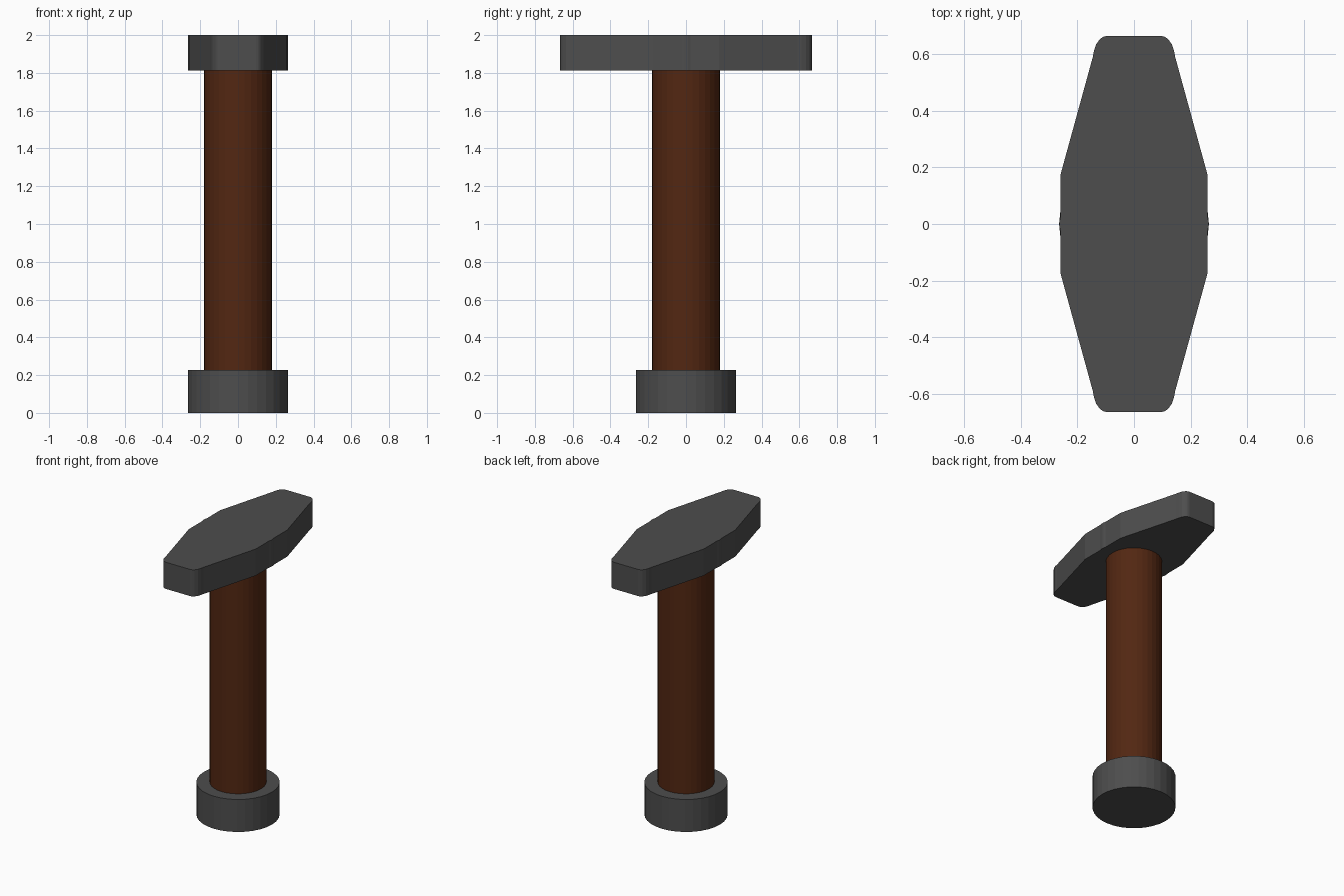
import bpy, bmesh

if "Cube" in bpy.data.objects:
    bpy.data.objects.remove(bpy.data.objects["Cube"])


def material(name, rgb):
    m = bpy.data.materials.new(name)
    m.diffuse_color = (*rgb, 1)
    m.use_nodes = True
    m.node_tree.nodes["Principled BSDF"].inputs["Base Color"].default_value = m.diffuse_color
    return m


iron = material("dark_iron", (0.075, 0.075, 0.075))
wood = material("brown_wood", (0.085, 0.02, 0.006))


def cylinder(name, radius, z0, z1, mat):
    bpy.ops.mesh.primitive_cylinder_add(vertices=32, radius=radius, depth=z1 - z0,
                                        location=(0, 0, (z0 + z1) / 2))
    ob = bpy.context.object
    ob.name = name
    ob.data.materials.append(mat)


def prism(name, outline, z0, z1, mat):
    bm = bmesh.new()
    face = bm.faces.new([bm.verts.new((x, y, z0)) for x, y in outline])
    top = bmesh.ops.extrude_face_region(bm, geom=[face])["geom"]
    bmesh.ops.translate(bm, vec=(0, 0, z1 - z0),
                        verts=[g for g in top if isinstance(g, bmesh.types.BMVert)])
    bmesh.ops.recalc_face_normals(bm, faces=bm.faces)
    mesh = bpy.data.meshes.new(name)
    bm.to_mesh(mesh)
    bm.free()
    mesh.materials.append(mat)
    bpy.context.collection.objects.link(bpy.data.objects.new(name, mesh))


# Round pommel and wooden grip
cylinder("pommel", 0.265, 0, 0.228, iron)
cylinder("grip", 0.18, 0.228, 1.813, wood)

# Tapered crossguard with rounded tips, mirrored from one quarter outline
quarter = [(0.26, 0.175), (0.146, 0.59), (0.142, 0.612), (0.134, 0.636),
           (0.12, 0.655), (0.108, 0.663), (0.095, 0.666)]
half = quarter + [(-x, y) for x, y in reversed(quarter)]
prism("crossguard", half + [(-x, -y) for x, y in half], 1.813, 2.0, iron)

# Small rounded bosses just proud of the guard's long sides
boss = [(0.26, -0.025), (0.264, -0.01), (0.264, 0.01), (0.26, 0.025)]
prism("side_bosses", boss + [(-x, -y) for x, y in boss], 1.813, 2.0, iron)
